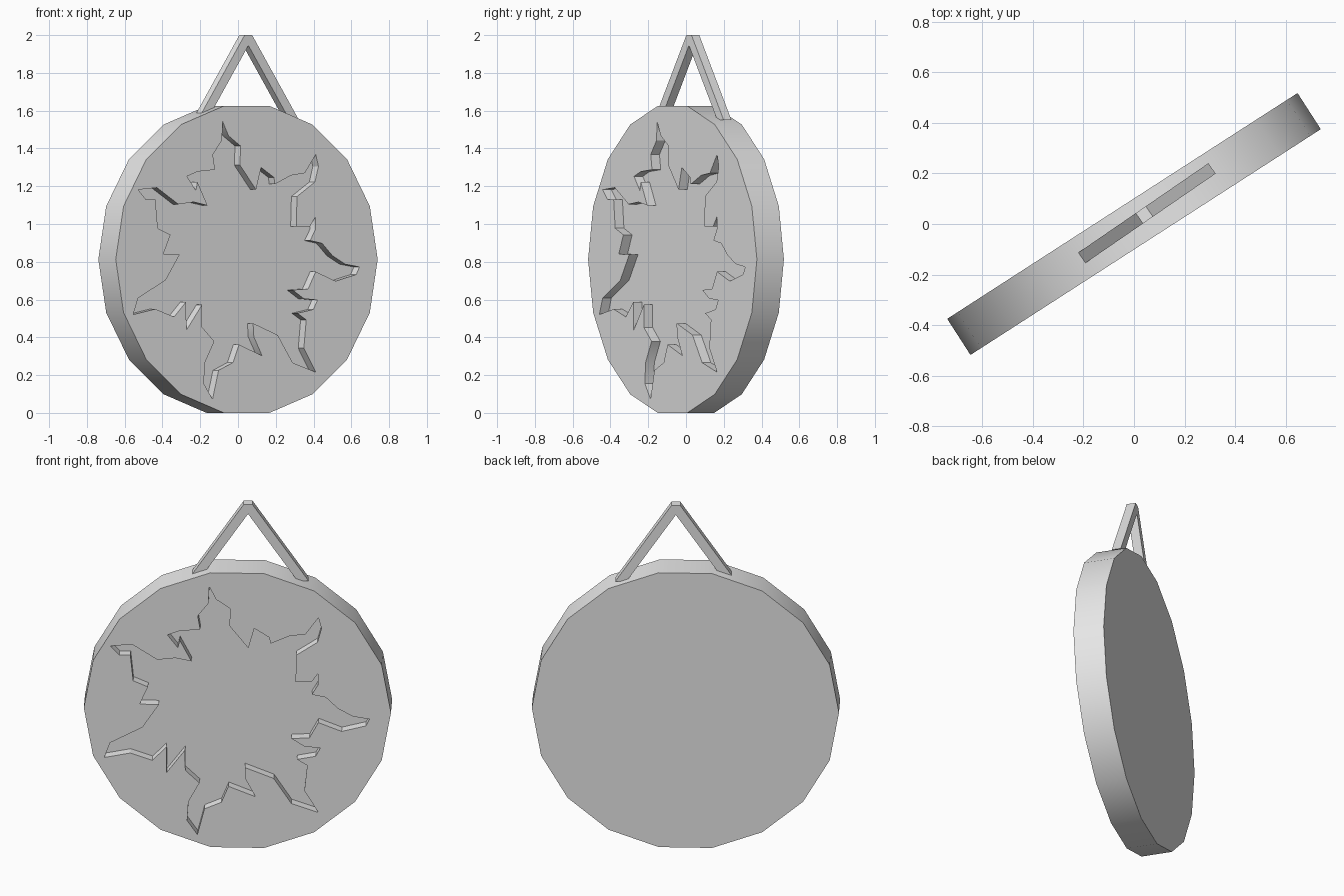
import bpy, bmesh, math
from mathutils import Matrix

if "Cube" in bpy.data.objects:
    bpy.data.objects.remove(bpy.data.objects["Cube"])

ANGLE = math.radians(32.8)      # whole ornament is turned about z
RADIUS, HALF, CZ = 0.825, 0.085, 0.8125
DEPTH = 0.055                   # depth of the carved recess

grey = bpy.data.materials.new("light grey")
grey.diffuse_color = (0.8, 0.8, 0.8, 1)
grey.use_nodes = True
grey.node_tree.nodes["Principled BSDF"].inputs["Base Color"].default_value = grey.diffuse_color


def prism(name, outline, y0, y1, matrix):
    """Extrude an outline in the local x-z plane from y0 to y1."""
    bm = bmesh.new()
    face = bm.faces.new([bm.verts.new((x, y0, z)) for x, z in outline])
    new = bmesh.ops.extrude_face_region(bm, geom=[face])["geom"]
    bmesh.ops.translate(bm, vec=(0, y1 - y0, 0),
                        verts=[v for v in new if isinstance(v, bmesh.types.BMVert)])
    bmesh.ops.recalc_face_normals(bm, faces=bm.faces)
    bm.transform(matrix)
    mesh = bpy.data.meshes.new(name)
    bm.to_mesh(mesh)
    bm.free()
    mesh.materials.append(grey)
    ob = bpy.data.objects.new(name, mesh)
    bpy.context.collection.objects.link(ob)
    return ob


turn = Matrix.Rotation(ANGLE, 4, 'Z')
place = turn @ Matrix.Translation((0, 0, CZ))

# Disc: 18-sided
ring = [(RADIUS * math.cos(math.radians(20 * i)), RADIUS * math.sin(math.radians(20 * i)))
        for i in range(18)]
disc = prism("disc", ring, -HALF, HALF, place)

# Jagged burst carved in the front, clockwise from the top spike
burst = [
    (-.151, .73), (-.115, .655), (-.038, .6), (-.043, .5), (.059, .369), (.091, .487),
    (.172, .434), (.177, .398), (.28, .445), (.366, .457), (.435, .555), (.452, .493),
    (.43, .41), (.317, .333), (.312, .174), (.398, .175), (.434, .226), (.434, .16),
    (.4, .10), (.475, .085), (.54, .02), (.62, -.025), (.71, -.04), (.69, -.08),
    (.56, -.115), (.435, -.065), (.387, -.156), (.29, -.162), (.36, -.208), (.446, -.215),
    (.42, -.265), (.32, -.285), (.375, -.32), (.36, -.47), (.435, -.597), (.29, -.547),
    (.195, -.4), (.04, -.338), (.045, -.41), (.097, -.51), (-.048, -.451), (-.086, -.546),
    (-.177, -.587), (-.215, -.74), (-.27, -.658), (-.263, -.546), (-.204, -.434),
    (-.28, -.36), (-.281, -.24), (-.38, -.375), (-.382, -.225), (-.457, -.304),
    (-.575, -.263), (-.715, -.292), (-.683, -.204), (-.51, -.11), (-.422, .026),
    (-.525, .028), (-.48, .13), (-.56, .165), (-.575, .316), (-.634, .316),
    (-.683, .369), (-.565, .38), (-.43, .292), (-.333, .304), (-.247, .286),
    (-.31, .41), (-.32, .365), (-.376, .44), (-.31, .465), (-.2, .475),
    (-.213, .555), (-.156, .63)]
cutter = prism("recess_cutter", burst, -HALF - 0.1, -HALF + DEPTH, place)
cutter.hide_render = True
cut = disc.modifiers.new("recess", 'BOOLEAN')
cut.operation = 'DIFFERENCE'
cut.solver = 'EXACT'
cut.object = cutter
bpy.context.view_layer.objects.active = disc
bpy.ops.object.select_all(action='DESELECT')
disc.select_set(True)
bpy.ops.object.modifier_apply(modifier=cut.name)
bpy.data.objects.remove(cutter)
bpy.ops.object.shade_smooth_by_angle(angle=math.radians(30))

# Hanging loop: upside-down V of square bar, slightly off-centre
half_v = [(.325, 1.55), (.024, 2.0)]
inner = [(-.265, 1.55), (0, 1.945), (.265, 1.55)]
loop = [(-x, z) for x, z in half_v] + half_v[::-1] + inner[::-1]
spot = Matrix.Translation((.041, .036, 0)) @ Matrix.Rotation(math.radians(34.5), 4, 'Z')
prism("hanging_loop", loop, -.025, .025, spot)
